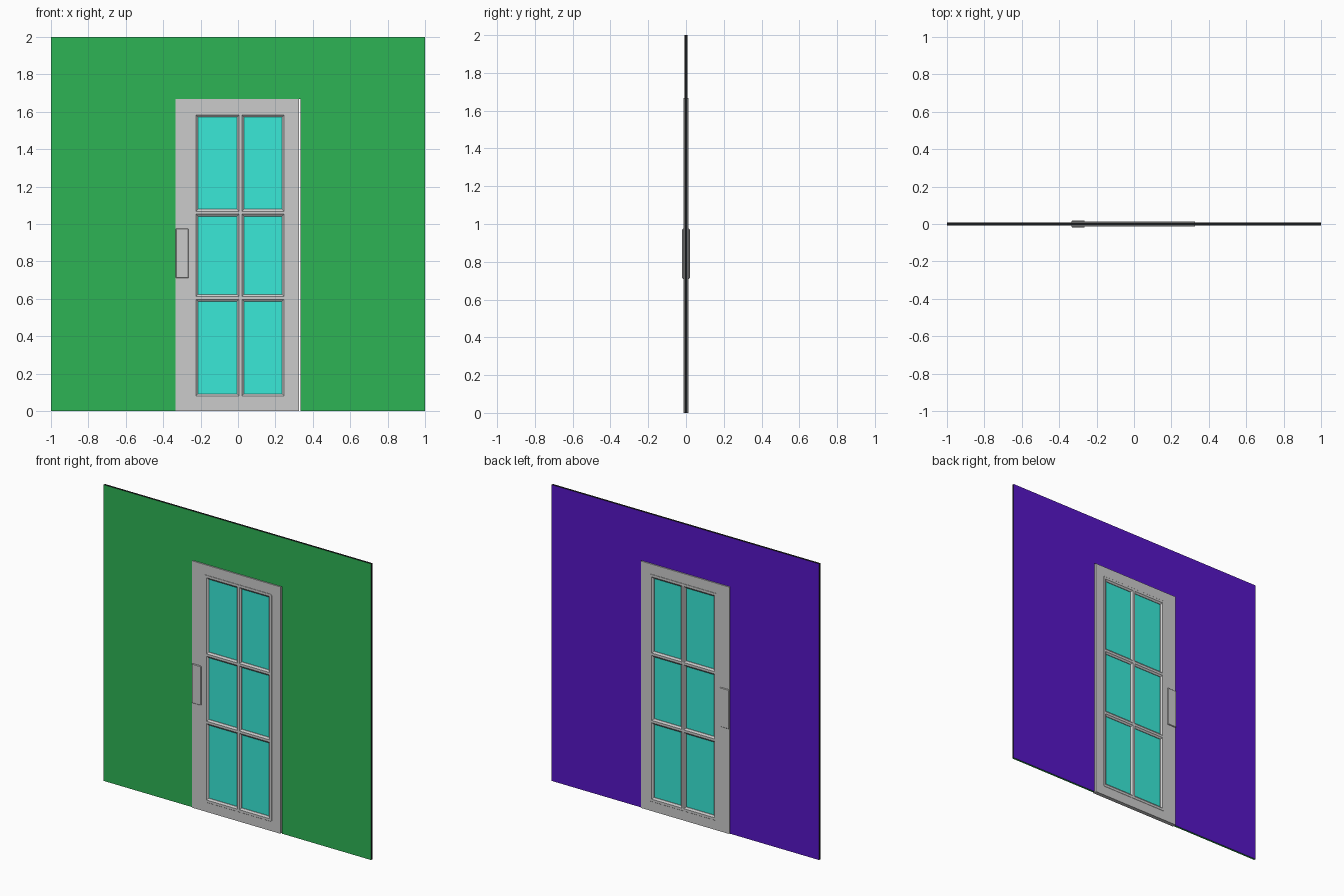
import bpy, bmesh, math
from mathutils import Vector

if "Cube" in bpy.data.objects:
    bpy.data.objects.remove(bpy.data.objects["Cube"])


def material(name, rgb):
    m = bpy.data.materials.new(name)
    m.diffuse_color = (*rgb, 1)
    m.use_nodes = True
    m.node_tree.nodes["Principled BSDF"].inputs["Base Color"].default_value = m.diffuse_color
    return m


GREEN = material("green_paint", (0.027, 0.456, 0.091))
PURPLE = material("purple_paint", (0.095, 0.008, 0.565))
BLACK = material("black_edge", (0.01, 0.01, 0.01))
GLASS = material("teal_glass", (0.041, 0.807, 0.68))


def finish(name, bm, mats=()):
    bmesh.ops.recalc_face_normals(bm, faces=bm.faces)
    me = bpy.data.meshes.new(name)
    bm.to_mesh(me)
    bm.free()
    for m in mats:
        me.materials.append(m)
    ob = bpy.data.objects.new(name, me)
    bpy.context.collection.objects.link(ob)
    return ob


def slab(name, points, half, mats=()):
    """Extrude an x-z outline through y from -half to +half."""
    bm = bmesh.new()
    face = bm.faces.new([bm.verts.new((x, -half, z)) for x, z in points])
    ext = bmesh.ops.extrude_face_region(bm, geom=[face], use_keep_orig=True)
    moved = [g for g in ext["geom"] if isinstance(g, bmesh.types.BMVert)]
    bmesh.ops.translate(bm, verts=moved, vec=(0, 2 * half, 0))
    return finish(name, bm, mats)


def rect(x0, x1, z0, z1):
    return [(x0, z0), (x1, z0), (x1, z1), (x0, z1)]


def ring(name, outer, inner, half):
    """Rectangular frame with an open middle."""
    bm = bmesh.new()
    loops = [[bm.verts.new((x, y, z)) for x, z in pts]
             for pts, y in ((outer, -half), (inner, -half), (inner, half), (outer, half))]
    for a, b in zip(loops, loops[1:] + loops[:1]):
        for i in range(4):
            j = (i + 1) % 4
            bm.faces.new((a[i], a[j], b[j], b[i]))
    return finish(name, bm)


def bar(name, p, q, width=0.0185, depth=0.0145):
    """Eight-sided glazing bar between two x-z points."""
    start, end = Vector((p[0], 0, p[1])), Vector((q[0], 0, q[1]))
    side = (end - start).normalized().cross(Vector((0, 1, 0)))
    bm = bmesh.new()
    k = 1 / math.cos(math.pi / 8)
    ends = []
    for c in (start, end):
        ends.append([bm.verts.new(c + side * (width * k * math.cos(a))
                                  + Vector((0, depth * k * math.sin(a), 0)))
                     for a in [(i + 0.5) * math.pi / 4 for i in range(8)]])
    for i in range(8):
        j = (i + 1) % 8
        bm.faces.new((ends[0][i], ends[0][j], ends[1][j], ends[1][i]))
    for e in ends:
        bm.faces.new(e)
    return finish(name, bm)


# Wall with doorway: green front, purple back, black edges, green underside
D, H = 0.333, 1.668
wall = slab("wall", [(-1, 0), (-D, 0), (-D, H), (D, H), (D, 0), (1, 0), (1, 2), (-1, 2)],
            0.007, (GREEN, PURPLE, BLACK))
for f in wall.data.polygons:
    n = f.normal
    if n.y > 0.5:
        f.material_index = 1
    elif abs(n.y) < 0.5 and not (n.z < -0.5 and f.center.z < 0.1):
        f.material_index = 2

# Door frame around the glazed opening
XS = [-0.2325, 0.0135, 0.2535]
ZS = [0.073, 0.605, 1.06, 1.59]
opening = rect(XS[0], XS[-1], ZS[0], ZS[-1])
ring("door_frame", rect(-D, 0.326, 0, H - 0.001), opening, 0.0135)

# Glass sheet
slab("glass", opening, 0.002, (GLASS,))

# Glazing bars and border mouldings
for i, x in enumerate(XS):
    bar(f"upright_bar_{i}", (x, ZS[0] - 0.003), (x, ZS[-1] + 0.003))
for i, z in enumerate(ZS):
    bar(f"cross_bar_{i}", (XS[0] - 0.004, z), (XS[-1] + 0.004, z), 0.019)

# Push plate on both sides of the door
plate = slab("push_plate", rect(-D, -0.265, 0.71, 0.975), 0.02)
bevel = plate.modifiers.new("soft_edge", "BEVEL")
bevel.width = 0.003
bevel.segments = 1
